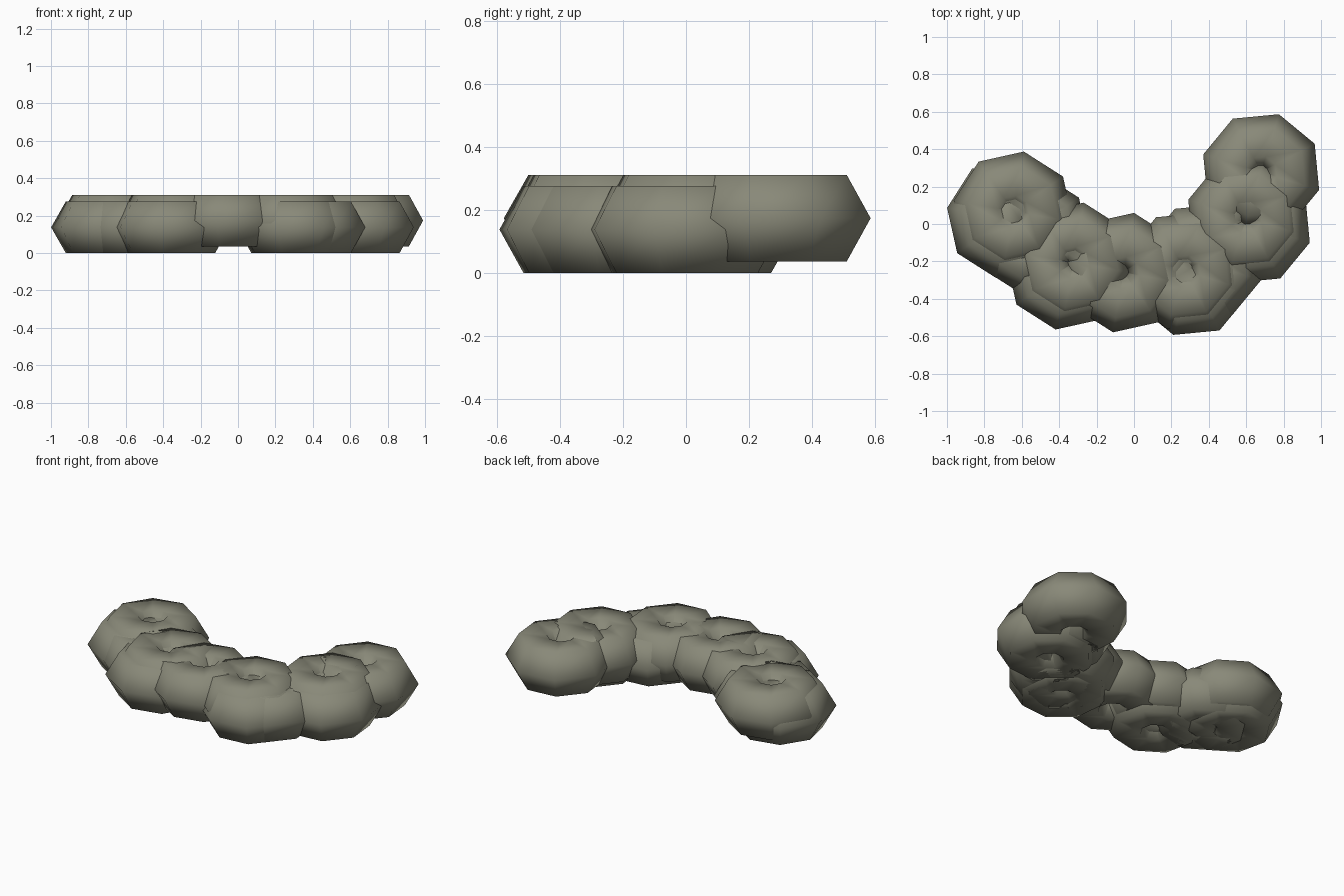
import bpy, math

if "Cube" in bpy.data.objects:
    bpy.data.objects.remove(bpy.data.objects["Cube"])

mat = bpy.data.materials.new("olive_grey")
mat.diffuse_color = (0.25, 0.25, 0.19, 1)
mat.use_nodes = True
mat.node_tree.nodes["Principled BSDF"].inputs["Base Color"].default_value = mat.diffuse_color

LOW, HIGH = 0.1375, 0.1735   # heights of the two stacked layers
LEFT, RIGHT = 35, 28         # turn of the octagonal rings on each half


def ring(name, x, y, z, turn):
    # fat eight-sided ring with a hexagonal section and almost no hole
    bpy.ops.mesh.primitive_torus_add(
        major_segments=8, minor_segments=6, major_radius=0.165,
        minor_radius=0.159, location=(x, y, z),
        rotation=(0, 0, math.radians(turn)))
    ob = bpy.context.object
    ob.name = name
    ob.data.materials.clear()
    ob.data.materials.append(mat)
    bpy.ops.object.shade_smooth()


# lower row following the outside of the crescent
low = [(-0.68, 0.03, LEFT), (-0.56, -0.045, LEFT), (-0.363, -0.245, LEFT),
       (0.305, -0.283, RIGHT), (0.37, -0.205, RIGHT), (0.63, -0.005, RIGHT)]
for i, (x, y, t) in enumerate(low):
    ring(f"lower_ring_{i + 1}", x, y, LOW, t)

# upper row set slightly to the inside
high = [(-0.645, 0.068, LEFT), (-0.325, -0.205, LEFT), (-0.056, -0.26, LEFT),
        (0.27, -0.25, RIGHT), (0.60, 0.035, RIGHT), (0.68, 0.277, RIGHT)]
for i, (x, y, t) in enumerate(high):
    ring(f"upper_ring_{i + 1}", x, y, HIGH, t)
